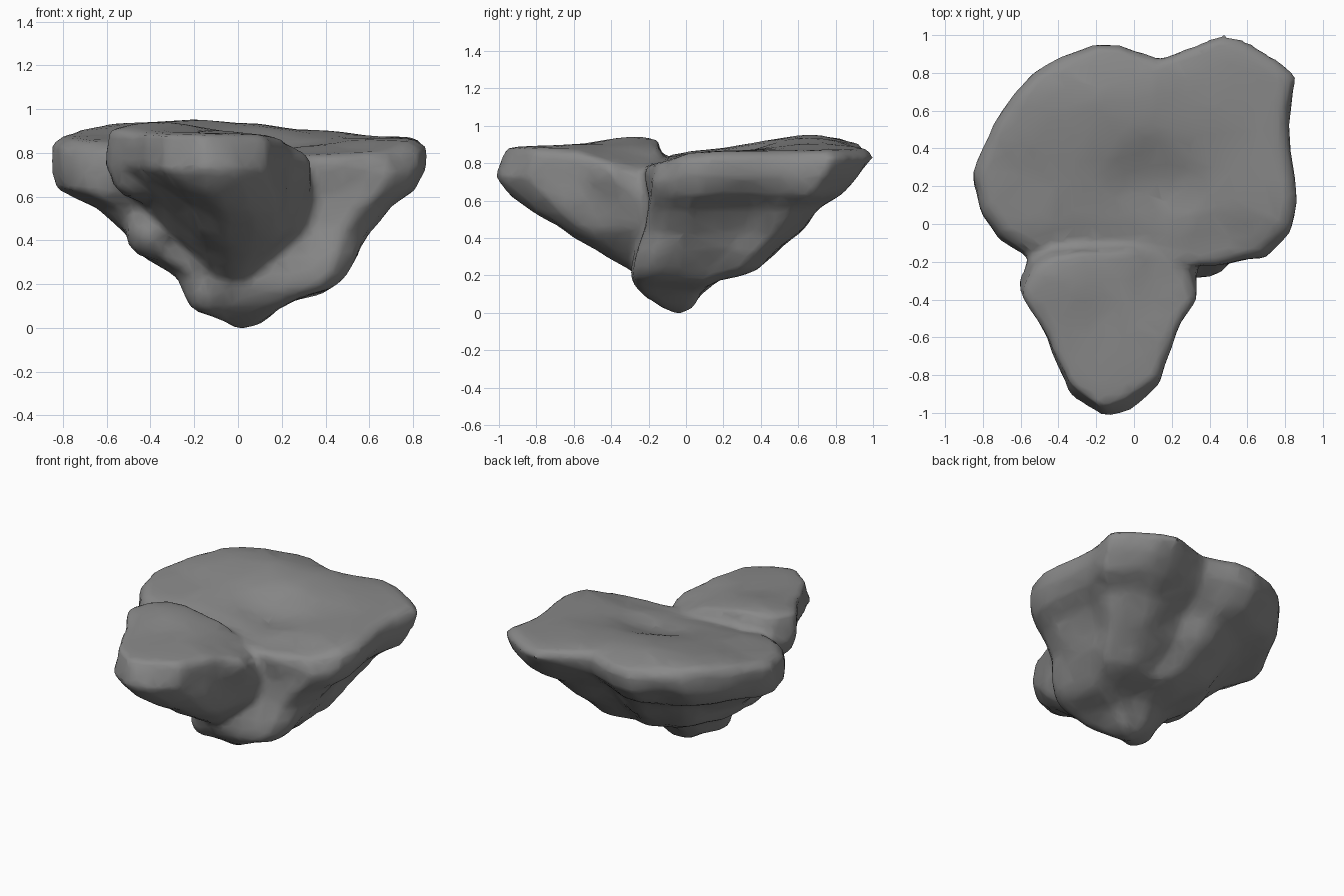
import bpy, bmesh, math
from mathutils import Vector, noise

old = bpy.data.objects.get("Cube")
if old:
    bpy.data.objects.remove(old)

SLAB = [(-.85, .26), (-.8, .08), (-.72, -.05), (-.55, -.14), (-.3, -.1), (0, -.16),
        (.3, -.23), (.68, -.16), (.82, -.03), (.85, .13), (.8, .53), (.85, .77),
        (.76, .86), (.58, .97), (.47, 1), (.13, .86), (-.08, .95), (-.22, .95),
        (-.38, .87), (-.53, .8), (-.63, .7), (-.74, .53)]
LOBE = [(-.3, -.12), (-.45, -.15), (-.55, -.22), (-.62, -.36), (-.57, -.47), (-.47, -.6),
        (-.35, -.87), (-.17, -1), (-.02, -.94), (.13, -.83), (.22, -.6), (.33, -.4),
        (.31, -.27), (.2, -.17), (0, -.12)]


def bump(x, y, cx, cy, rx, ry):
    return math.exp(-((x - cx) / rx) ** 2 - ((y - cy) / ry) ** 2)


def slab_top(x, y):
    return (.86 + .085 * bump(x, y, -.25, .65, .7, .35)
            - .05 * bump(x, y, .45, -.2, .3, .25) - .07 * bump(x, y, .12, .18, .22, .2)
            - .05 * bump(x, y, -.1, -.14, .8, .11))


def lobe_top(x, y):
    return (.89 + .05 * bump(x, y, -.35, -.2, .35, .3)
            - .12 * bump(x, y, .33, -.2, .28, .3))


def loft(bm, outline, levels, top, droop, apex):
    """Stack of outline rings fitted to boxes, closed by a domed top and a lower tip."""
    xs, ys = zip(*outline)
    lox, hix, loy, hiy = min(xs), max(xs), min(ys), max(ys)
    cx, cy = sum(xs) / len(xs), sum(ys) / len(ys)
    rings = []
    for s in (.15, .3, .45, .6, .75, .87, .95):
        pts = [(cx + (x - cx) * s, cy + (y - cy) * s) for x, y in outline]
        rings.append([(x, y, top(x, y) - droop * s ** 6) for x, y in pts])
    for z, x0, x1, y0, y1 in levels:
        # The underside is blunter than the rim
        blunt = 1.1 if z < .75 else 1
        ring = []
        for x, y in outline:
            px = x0 + (x - lox) / (hix - lox) * (x1 - x0)
            t = .5 + ((y - loy) / (hiy - loy) - .5) * blunt
            py = y0 + min(1, max(0, t)) * (y1 - y0)
            ring.append((px, py, z + (top(x, y) - .87) * max(0, (z - .5) / .38)))
        rings.append(ring)
    rows = [[bm.verts.new(p) for p in ring] for ring in rings]
    n = len(outline)
    for a, b in zip(rows, rows[1:]):
        for i in range(n):
            j = (i + 1) % n
            bm.faces.new((a[i], b[i], b[j], a[j]))
    bm.faces.new(rows[0])
    tip = bm.verts.new(apex)
    for i in range(n):
        bm.faces.new((rows[-1][i], tip, rows[-1][(i + 1) % n]))


def lump(bm, centre, size):
    made = bmesh.ops.create_icosphere(bm, subdivisions=2, radius=1)
    for v in made["verts"]:
        v.co = Vector(centre) + v.co * Vector(size)


bm = bmesh.new()
# Main slab with its tapering keel
loft(bm, SLAB, [
    (.83, -.86, .86, -.23, 1.01), (.73, -.86, .86, -.21, .93), (.63, -.84, .81, -.2, .83),
    (.55, -.64, .69, -.21, .71), (.43, -.52, .6, -.23, .61), (.32, -.45, .55, -.27, .49),
    (.23, -.28, .49, -.29, .39), (.17, -.25, .42, -.29, .17), (.09, -.21, .22, -.24, .08),
    (.03, -.1, .12, -.15, .04),
], slab_top, 0, (0, -.04, -.02))
# Front lobe
loft(bm, LOBE, [
    (.8, -.6, .33, -.99, -.12), (.71, -.62, .34, -1.01, -.06), (.62, -.53, .35, -.93, .05),
    (.53, -.44, .35, -.81, .08), (.44, -.38, .34, -.68, .1), (.36, -.33, .28, -.53, .1),
    (.27, -.26, .18, -.38, .1),
], lobe_top, .02, (0, -.12, .12))
# Bulges on the underside
lump(bm, (-.38, -.08, .43), (.14, .19, .14))
lump(bm, (.36, .1, .3), (.14, .22, .12))
lump(bm, (-.44, -.32, .7), (.15, .17, .13))
bmesh.ops.recalc_face_normals(bm, faces=bm.faces)
mesh = bpy.data.meshes.new("floating_rock")
bm.to_mesh(mesh)
bm.free()
rock = bpy.data.objects.new("floating_rock", mesh)
bpy.context.collection.objects.link(rock)
bpy.context.view_layer.objects.active = rock
rock.select_set(True)

# Fuse the parts into one skin and soften it
fuse = rock.modifiers.new("fuse", "REMESH")
fuse.mode = "VOXEL"
fuse.voxel_size = .025
soft = rock.modifiers.new("soften", "SMOOTH")
soft.factor, soft.iterations = .5, 6
for name in ("fuse", "soften"):
    bpy.ops.object.modifier_apply(modifier=name)

# Weathered unevenness, stronger below than on the top
mesh = rock.data
moves = []
for v in mesh.vertices:
    amount = .008 if v.normal.z > .6 else .018
    moves.append(v.normal * amount * noise.noise(v.co * 5))
for v, m in zip(mesh.vertices, moves):
    v.co += m
low = min(v.co.z for v in mesh.vertices)
for v in mesh.vertices:
    v.co.z -= low

# Coarser, irregular facets
thin = rock.modifiers.new("thin", "DECIMATE")
thin.ratio = .15
bpy.ops.object.modifier_apply(modifier="thin")
bpy.ops.object.shade_smooth_by_angle(angle=math.radians(50))

stone = bpy.data.materials.new("grey_stone")
stone.use_nodes = True
colour = (.25, .25, .25, 1)
stone.diffuse_color = colour
stone.node_tree.nodes["Principled BSDF"].inputs["Base Color"].default_value = colour
rock.data.materials.clear()
rock.data.materials.append(stone)
